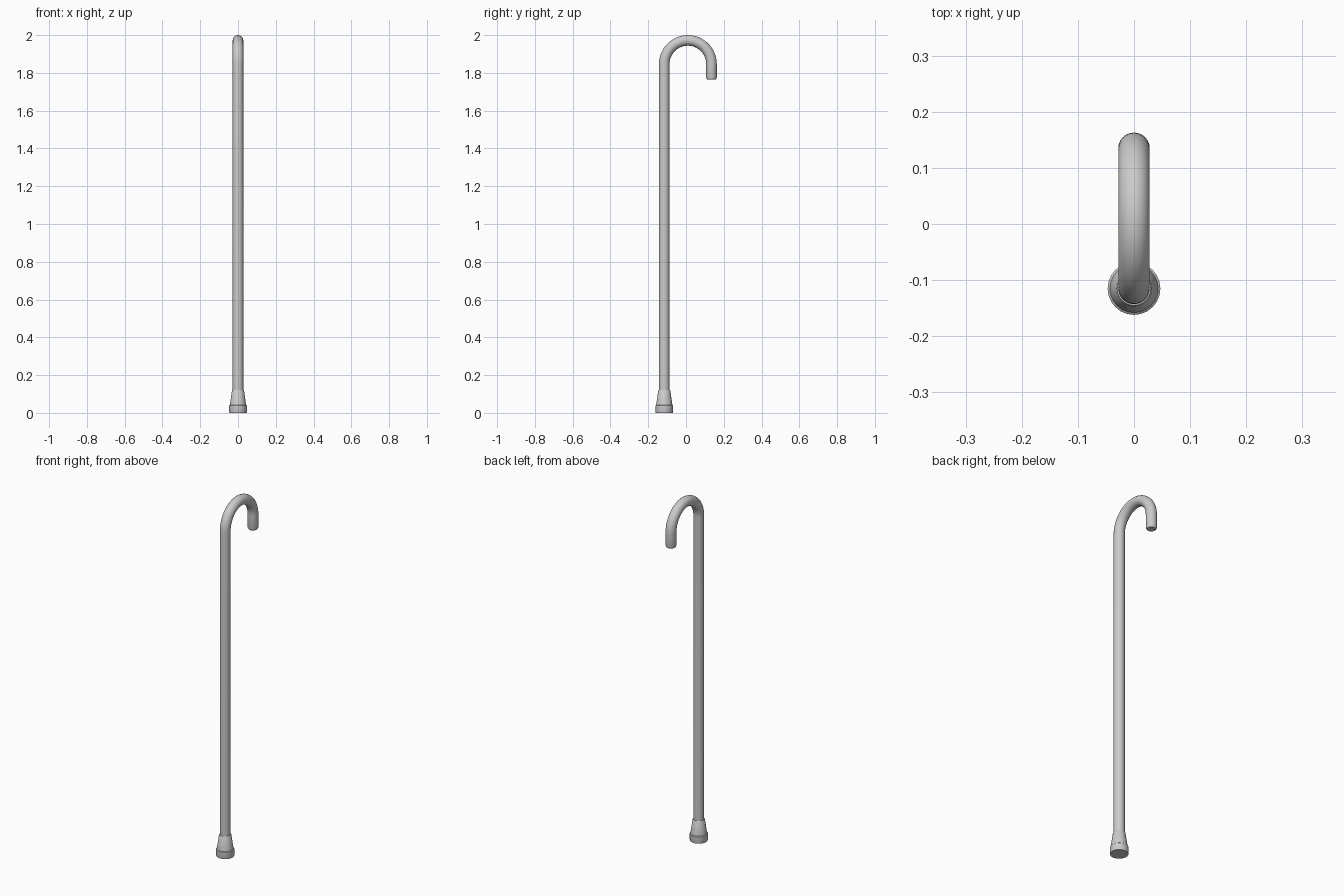
import bpy, math
from mathutils import Vector

if "Cube" in bpy.data.objects:
    bpy.data.objects.remove(bpy.data.objects["Cube"])

SEG = 24
SHAFT_Y, TUBE_R = -0.115, 0.028
ARC_Y, ARC_Z, ARC_R = 0.010, 1.847, 0.125


def sweep(name, rings):
    """Tube through rings of (y, z, tilt, radius); tilt turns about x."""
    verts, faces = [], []
    for y, z, tilt, r in rings:
        for i in range(SEG):
            a = 2 * math.pi * i / SEG
            u = r * math.sin(a)
            verts.append(Vector((r * math.cos(a), y + u * math.cos(tilt),
                                 z + u * math.sin(tilt))))
    for k in range(len(rings) - 1):
        for i in range(SEG):
            j = (i + 1) % SEG
            faces.append((k * SEG + i, k * SEG + j,
                          (k + 1) * SEG + j, (k + 1) * SEG + i))
    last = (len(rings) - 1) * SEG
    faces.append(tuple(reversed(range(SEG))))
    faces.append(tuple(range(last, last + SEG)))
    mesh = bpy.data.meshes.new(name)
    mesh.from_pydata(verts, [], faces)
    obj = bpy.data.objects.new(name, mesh)
    bpy.context.collection.objects.link(obj)
    bpy.context.view_layer.objects.active = obj
    obj.select_set(True)
    bpy.ops.object.shade_smooth_by_angle(angle=math.radians(35))
    obj.select_set(False)
    return obj


# Straight shaft, half-round crook and short rounded grip end
path = [(SHAFT_Y, 0.03, 0, TUBE_R)]
for i in range(25):
    t = math.pi * i / 24
    path.append((ARC_Y - ARC_R * math.cos(t), ARC_Z + ARC_R * math.sin(t),
                 -t, TUBE_R))
for z, r in ((1.775, TUBE_R), (1.768, 0.026), (1.764, 0.022)):
    path.append((ARC_Y + ARC_R, z, -math.pi, r))
sweep("cane_shaft_and_handle", path)

# Stepped, tapered rubber foot
profile = [(0.0, 0.046), (0.003, 0.047), (0.038, 0.047), (0.041, 0.043),
           (0.118, 0.032), (0.121, 0.030)]
sweep("rubber_tip", [(SHAFT_Y, z, 0, r) for z, r in profile])
